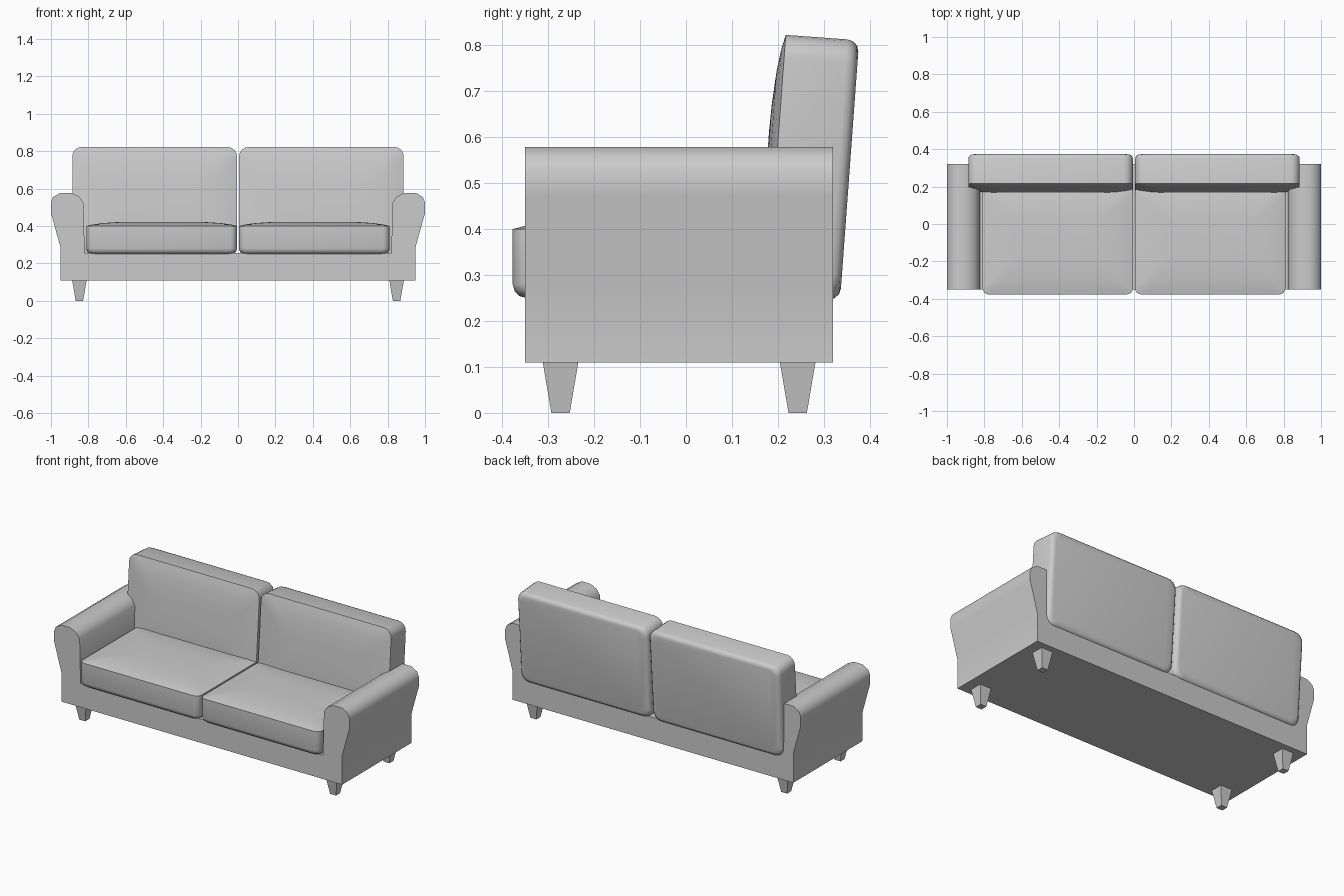
import bpy, bmesh, math
from mathutils import Matrix, Vector

if "Cube" in bpy.data.objects:
    bpy.data.objects.remove(bpy.data.objects["Cube"])

GREY = (0.6, 0.6, 0.6, 1)
fabric = bpy.data.materials.new("grey fabric")
fabric.use_nodes = True
fabric.diffuse_color = GREY
fabric.node_tree.nodes["Principled BSDF"].inputs["Base Color"].default_value = GREY


def finish(bm, name, matrix=Matrix(), angle=None):
    """Turn a bmesh into an object, optionally smooth below an angle."""
    bmesh.ops.recalc_face_normals(bm, faces=bm.faces)
    mesh = bpy.data.meshes.new(name)
    bm.to_mesh(mesh)
    bm.free()
    mesh.materials.append(fabric)
    obj = bpy.data.objects.new(name, mesh)
    bpy.context.collection.objects.link(obj)
    obj.matrix_world = matrix
    if angle:
        bpy.ops.object.select_all(action='DESELECT')
        obj.select_set(True)
        bpy.context.view_layer.objects.active = obj
        bpy.ops.object.shade_smooth_by_angle(angle=math.radians(angle))
    return obj


def loft(bm, rings):
    """Skin equal-length rings of points and cap both ends."""
    rings = [[bm.verts.new(p) for p in ring] for ring in rings]
    for a, b in zip(rings, rings[1:]):
        for i in range(len(a)):
            j = (i + 1) % len(a)
            bm.faces.new((a[i], a[j], b[j], b[i]))
    bm.faces.new(rings[0])
    bm.faces.new(rings[-1])


def rounded_ring(w, d, inset, radius, z, steps=4):
    """Rounded rectangle around the origin at height z."""
    w, d = w / 2 - inset, d / 2 - inset
    ring = []
    for corner, (sx, sy) in enumerate(((1, 1), (-1, 1), (-1, -1), (1, -1))):
        for k in range(steps + 1):
            a = math.pi / 2 * (corner + k / steps)
            ring.append(Vector((sx * (w - radius) + radius * math.cos(a),
                                sy * (d - radius) + radius * math.sin(a), z)))
    return ring


def cushion(name, w, d, thick, crown, radius, edge, matrix):
    """Cushion with a soft underside, a crisp rim and a domed upper face."""
    bm = bmesh.new()
    rings = []
    for k in range(4):
        a = math.pi / 2 * k / 3
        rings.append(rounded_ring(w, d, edge * (1 - math.sin(a)), radius,
                                  edge * (1 - math.cos(a))))
    for inset, rise in ((0, 0), (0.03, 0.35), (0.08, 0.68), (0.15, 0.92), (0.21, 1)):
        rings.append(rounded_ring(w, d, inset, radius, thick + crown * rise))
    loft(bm, rings)
    return finish(bm, name, matrix, 40)


# Base and rolled arms: one mirrored profile run from front to back
half = [(0.95, 0.11), (0.95, 0.29), (1.0, 0.47), (1.0, 0.525), (0.988, 0.555),
        (0.95, 0.578), (0.89, 0.578), (0.85, 0.558), (0.826, 0.525), (0.82, 0.255)]
profile = half + [(-x, z) for x, z in reversed(half)]
bm = bmesh.new()
loft(bm, [[(x, y, z) for x, z in profile] for y in (-0.35, 0.32)])
finish(bm, "base_and_arms", angle=40)

# Seat and back cushions, one pair per side
lean = math.radians(4.2)
for side, sx in (("left", 1), ("right", -1)):
    cushion("seat_cushion_" + side, 0.805, 0.58, 0.15, 0.022, 0.035, 0.03,
            Matrix.Translation((sx * 0.408, -0.087, 0.25)))
    cushion("back_cushion_" + side, 0.88, 0.567, 0.16, 0.021, 0.05, 0.025,
            Matrix.Translation((sx * 0.446, 0.356, 0.528))
            @ Matrix.Rotation(math.pi / 2 - lean, 4, 'X'))

# Tapered square legs
for side, sx in (("left", 1), ("right", -1)):
    for place, y in (("front", -0.273), ("back", 0.243)):
        bm = bmesh.new()
        loft(bm, [[(sx * 0.848 + r * cx, y + r * cy, z)
                   for cx, cy in ((1, 1), (-1, 1), (-1, -1), (1, -1))]
                  for r, z in ((0.02, 0), (0.039, 0.112))])
        finish(bm, f"{place}_leg_{side}")
